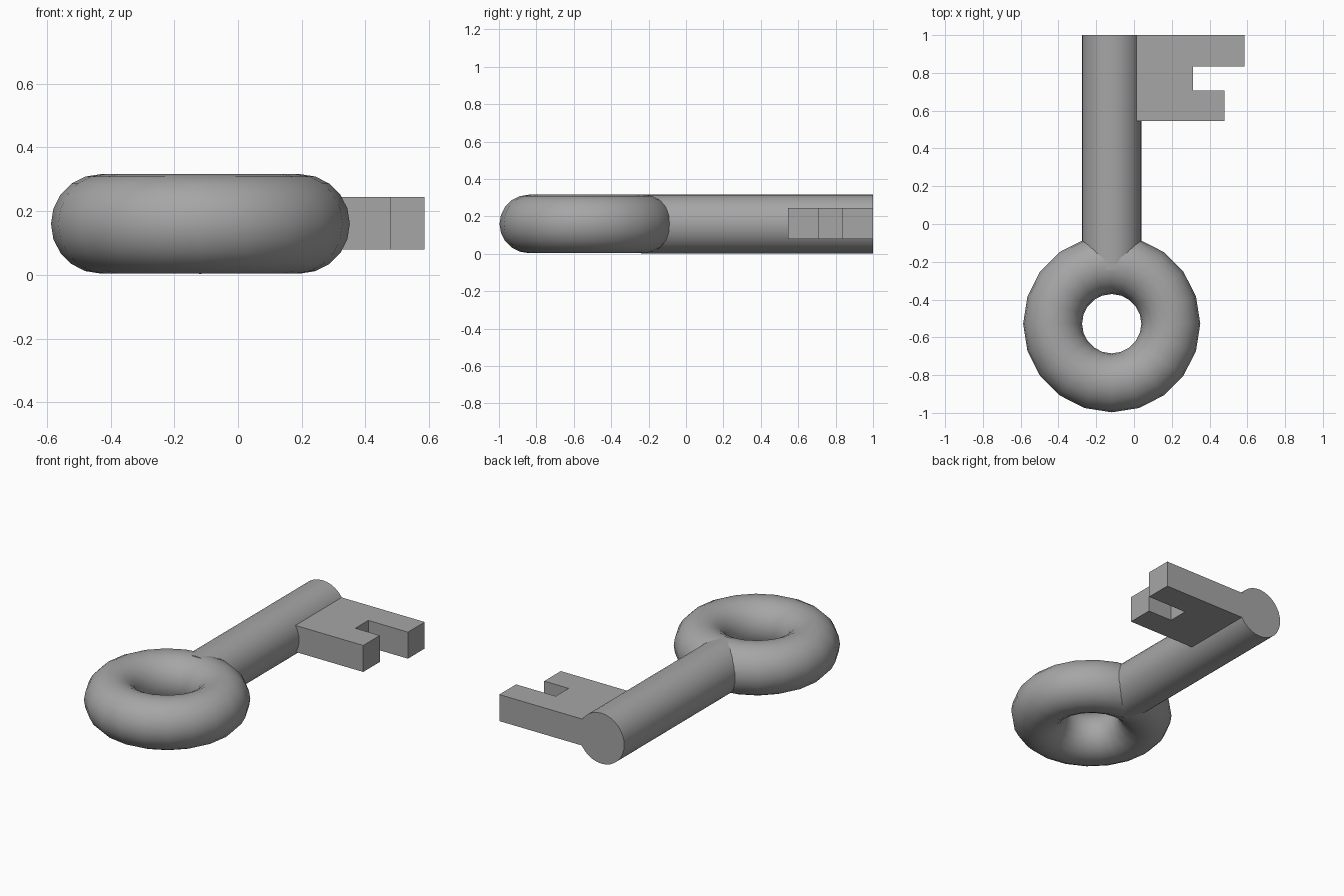
import bpy
import bmesh
import math

cube = bpy.data.objects.get("Cube")
if cube:
    bpy.data.objects.remove(cube, do_unlink=True)

# Single plain grey
grey = bpy.data.materials.new("grey metal")
grey.use_nodes = True
colour = (0.38, 0.38, 0.38, 1)
grey.diffuse_color = colour
grey.node_tree.nodes["Principled BSDF"].inputs["Base Color"].default_value = colour

AXIS_X, MID_Z, TUBE = -0.118, 0.16, 0.157
BACK = 1.0


def finish(obj, name, smooth=True):
    obj.name = name
    obj.data.materials.append(grey)
    if smooth:
        bpy.ops.object.shade_smooth_by_angle(angle=math.radians(40))


# Ring handle
bpy.ops.mesh.primitive_torus_add(
    major_segments=20, minor_segments=20, major_radius=0.313, minor_radius=0.156,
    location=(AXIS_X, -0.528, MID_Z))
finish(bpy.context.object, "ring_handle")

# Round shaft, its front end sunk into the ring
front = -0.24
bpy.ops.mesh.primitive_cylinder_add(
    vertices=32, radius=TUBE, depth=BACK - front,
    location=(AXIS_X, (BACK + front) / 2, MID_Z), rotation=(math.pi / 2, 0, 0))
finish(bpy.context.object, "shaft")

# Toothed bit: flat outline with a notch between two teeth, extruded upward
outline = [(-0.02, 0.545), (0.48, 0.545), (0.48, 0.708), (0.312, 0.708),
           (0.312, 0.835), (0.585, 0.835), (0.585, BACK), (-0.02, BACK)]
bottom, height = 0.08, 0.165
bm = bmesh.new()
base = bm.faces.new([bm.verts.new((x, y, bottom)) for x, y in outline])
top = bmesh.ops.extrude_face_region(bm, geom=[base])["geom"]
bmesh.ops.translate(bm, vec=(0, 0, height),
                    verts=[v for v in top if isinstance(v, bmesh.types.BMVert)])
bmesh.ops.recalc_face_normals(bm, faces=bm.faces)
mesh = bpy.data.meshes.new("toothed_bit")
bm.to_mesh(mesh)
bm.free()
bit = bpy.data.objects.new("toothed_bit", mesh)
bpy.context.collection.objects.link(bit)
finish(bit, "toothed_bit", smooth=False)
